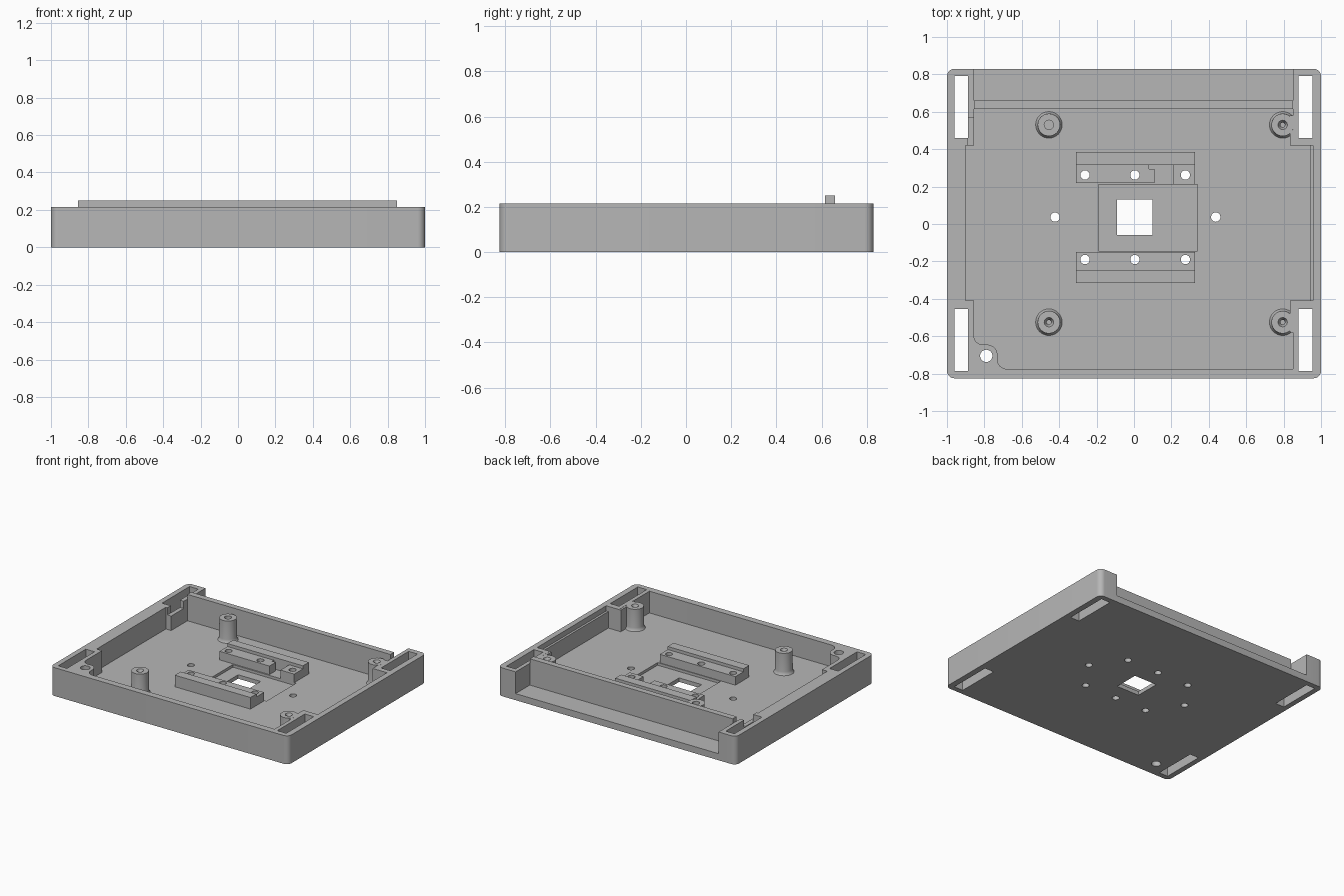
import bpy
import bmesh
from math import cos, sin, pi, radians

if "Cube" in bpy.data.objects:
    bpy.data.objects.remove(bpy.data.objects["Cube"], do_unlink=True)

grey = bpy.data.materials.new("plain grey")
grey.use_nodes = True
grey.diffuse_color = (0.47, 0.47, 0.47, 1)
grey.node_tree.nodes["Principled BSDF"].inputs["Base Color"].default_value = (0.47, 0.47, 0.47, 1)

TOP, FLOOR = 0.215, 0.05


def finish(name, bm):
    bmesh.ops.recalc_face_normals(bm, faces=bm.faces)
    mesh = bpy.data.meshes.new(name)
    bm.to_mesh(mesh)
    bm.free()
    mesh.materials.append(grey)
    ob = bpy.data.objects.new(name, mesh)
    bpy.context.scene.collection.objects.link(ob)
    return ob


def prism(name, outline, z0, z1):
    bm = bmesh.new()
    face = bm.faces.new([bm.verts.new((x, y, z0)) for x, y in outline])
    top = bmesh.ops.extrude_face_region(bm, geom=[face])["geom"]
    bmesh.ops.translate(bm, vec=(0, 0, z1 - z0),
                        verts=[v for v in top if isinstance(v, bmesh.types.BMVert)])
    return finish(name, bm)


def box(name, x0, x1, y0, y1, z0, z1):
    return prism(name, [(x0, y0), (x1, y0), (x1, y1), (x0, y1)], z0, z1)


def arc(cx, cy, r, start, end, steps=8):
    angles = [radians(start + (end - start) * i / steps) for i in range(steps + 1)]
    return [(cx + r * cos(a), cy + r * sin(a)) for a in angles]


def lathe(name, cx, cy, profile, sides=32):
    """Closed solid turned from (radius, height) pairs, bottom to top."""
    bm = bmesh.new()
    rings = [[bm.verts.new((cx + r * cos(2 * pi * i / sides), cy + r * sin(2 * pi * i / sides), z))
              for i in range(sides)] for r, z in profile]
    for low, high in zip(rings, rings[1:]):
        for i in range(sides):
            j = (i + 1) % sides
            bm.faces.new((low[i], low[j], high[j], high[i]))
    bm.faces.new(rings[0])
    bm.faces.new(rings[-1])
    return finish(name, bm)


def cut(ob, cutters):
    """Subtract the cutters and bake the result into the mesh."""
    for c in cutters:
        mod = ob.modifiers.new("cut", "BOOLEAN")
        mod.operation, mod.solver, mod.object = "DIFFERENCE", "EXACT", c
    bpy.context.view_layer.update()
    baked = bpy.data.meshes.new_from_object(ob.evaluated_get(bpy.context.evaluated_depsgraph_get()))
    ob.modifiers.clear()
    ob.data = baked


# Outer tray block with rounded vertical corners
outline = []
for cx, cy, a in ((0.96, 0.79, 0), (-0.96, 0.79, 90), (-0.96, -0.785, 180), (0.96, -0.785, 270)):
    outline += arc(cx, cy, 0.04, a, a + 90)
tray = prism("tray", outline, 0, TOP)

# Main cavity, with side pockets and a rounded post left in one corner
cavity = [(0.85, -0.775), (0.85, -0.41), (0.94, -0.41), (0.94, 0.42), (0.85, 0.42), (0.85, 0.615),
          (-0.855, 0.615), (-0.855, 0.42), (-0.9, 0.42), (-0.9, -0.41), (-0.855, -0.41)]
cavity += arc(-0.81, -0.6, 0.045, 180, 270)
cavity += arc(-0.785, -0.7, 0.055, 90, 0)
cavity += arc(-0.68, -0.725, 0.05, 180, 270)
cutters = [
    prism("cavity_cutter", cavity, FLOOR, 0.4),
    box("back_recess_cutter", -0.855, 0.85, 0.66, 1, FLOOR, 0.4),
    box("side_ledge_cutter", 0.9, 0.957, -0.41, 0.42, 0.175, 0.4),
    box("side_notch_cutter", -0.887, -0.8, 0.41, 0.57, 0.16, 0.4),
    box("centre_recess_cutter", -0.19, 0.34, -0.145, 0.21, 0.03, 0.06),
    box("window_cutter", -0.09, 0.1, -0.06, 0.13, -0.1, 0.2),
]

# Strap slots in the four corners
for x0, x1 in ((-0.96, -0.887), (0.88, 0.955)):
    for y0, y1 in ((0.46, 0.79), (-0.785, -0.455)):
        cutters.append(box("slot_cutter", x0, x1, y0, y1, -0.1, 0.4))


def drill(x, y, r):
    return lathe("drill", x, y, [(r, -0.1), (r, 0.4)], 24)


# Through holes
rail_drills = [drill(x, y, 0.025) for x in (-0.262, 0.005, 0.275) for y in (-0.19, 0.262)]
cutters += [drill(-0.422, 0.037, 0.025), drill(0.437, 0.037, 0.025), drill(-0.79, -0.705, 0.033)]
cut(tray, cutters + rail_drills)

# Raised lip along the back wall
box("back_wall_lip", -0.855, 0.85, 0.615, 0.66, TOP, 0.25)

# Rails beside the window, each a lower seat with a raised outer strip
SEAT, STRIP, BASE = 0.115, 0.138, 0.025
rails = [
    box("front_rail_strip", -0.31, 0.325, -0.315, -0.245, BASE, STRIP),
    box("front_rail_seat", -0.31, 0.325, -0.245, -0.15, BASE, SEAT),
    box("back_rail_strip", -0.31, 0.325, 0.315, 0.385, BASE, STRIP),
    box("back_rail_seat", -0.31, 0.08, 0.22, 0.315, BASE, SEAT),
    box("back_rail_seat_end", 0.08, 0.11, 0.22, 0.295, BASE, SEAT),
    box("back_rail_block", 0.21, 0.325, 0.21, 0.315, BASE, SEAT),
]
for rail in rails:
    cut(rail, rail_drills)

# Screw bosses with flared feet and countersunk blind holes
bosses = []
for x in (-0.455, 0.795):
    for y in (-0.525, 0.53):
        boss = lathe("screw_boss", x, y, [(0.071, 0.03), (0.071, FLOOR), (0.064, 0.06),
                                          (0.061, 0.075), (0.06, TOP)])
        plain = x < 0 < y
        bore = lathe("bore", x, y, [(0.025 if plain else 0.012, 0.1), (0.025 if plain else 0.012, 0.19),
                                    (0.025, TOP), (0.025, 0.3)], 24)
        cut(boss, [bore])
        bpy.data.objects.remove(bore, do_unlink=True)
        bosses.append(boss)

# Webs joining the outer bosses to the side wall
box("back_boss_web", 0.835, 0.852, 0.42, 0.58, 0.04, TOP - 0.001)
box("front_boss_web", 0.835, 0.852, -0.58, -0.41, 0.04, TOP - 0.001)

for c in cutters + rail_drills:
    bpy.data.objects.remove(c, do_unlink=True)

# Smooth the round parts, keep the edges crisp
bpy.ops.object.select_all(action="DESELECT")
for ob in [tray] + rails + bosses:
    ob.select_set(True)
bpy.context.view_layer.objects.active = tray
bpy.ops.object.shade_smooth_by_angle(angle=radians(30))
